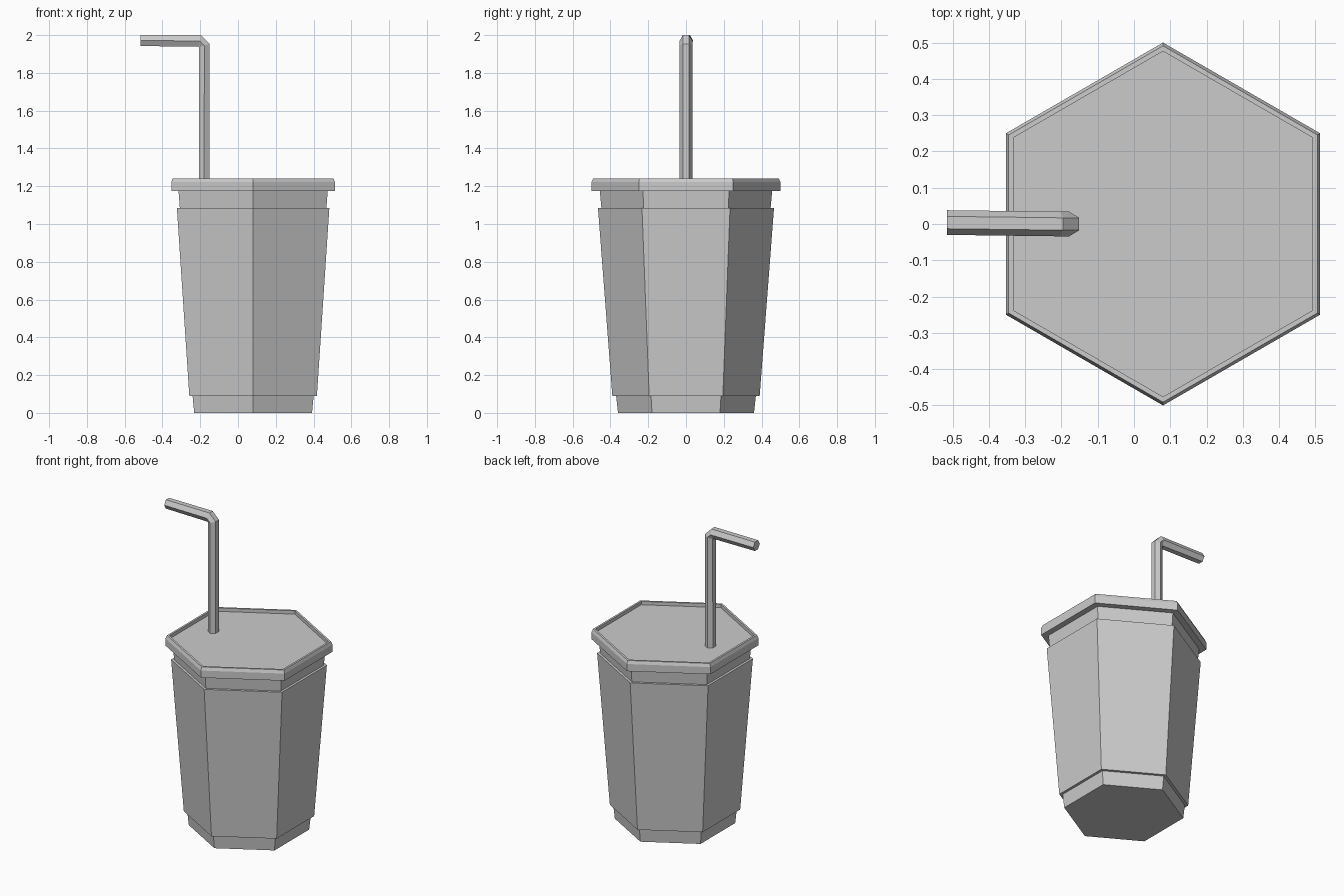
import bpy, bmesh, math

if "Cube" in bpy.data.objects:
    bpy.data.objects.remove(bpy.data.objects["Cube"])

CX = 0.08  # cup axis


def loft(name, rings):
    """Skin a list of equal-sized closed rings and cap both ends."""
    bm = bmesh.new()
    loops = [[bm.verts.new(p) for p in r] for r in rings]
    for a, b in zip(loops, loops[1:]):
        for i in range(len(a)):
            j = (i + 1) % len(a)
            bm.faces.new((a[i], a[j], b[j], b[i]))
    bm.faces.new(loops[0][::-1])
    bm.faces.new(loops[-1])
    bmesh.ops.recalc_face_normals(bm, faces=bm.faces)
    mesh = bpy.data.meshes.new(name)
    bm.to_mesh(mesh)
    bm.free()
    obj = bpy.data.objects.new(name, mesh)
    bpy.context.collection.objects.link(obj)
    return obj


def hexagon(r, z):
    angles = [math.radians(90 + 60 * i) for i in range(6)]
    return [(CX + r * math.cos(a), r * math.sin(a), z) for a in angles]


def straw_ring(inner, outer, y=0.0, w=0.034):
    """Hexagonal section between an inner and outer (x, z) point of the bend."""
    (xi, zi), (xo, zo) = inner, outer
    xm, zm = (xi + xo) / 2, (zi + zo) / 2
    return [(xi, y - w / 2, zi), (xm, y - w, zm), (xo, y - w / 2, zo),
            (xo, y + w / 2, zo), (xm, y + w, zm), (xi, y + w / 2, zi)]


# Tapered cup with stepped foot and neck
loft("cup", [hexagon(r, z) for r, z in (
    (0.36, 0), (0.37, 0.09), (0.39, 0.09), (0.466, 1.085),
    (0.448, 1.085), (0.456, 1.175))])

# Lid with chamfered rim and recessed top
loft("lid", [hexagon(r, z) for r, z in (
    (0.50, 1.175), (0.50, 1.222), (0.491, 1.242),
    (0.476, 1.242), (0.476, 1.22))])

# Bent straw
loft("straw", [
    straw_ring((-0.207, 1.21), (-0.151, 1.21)),
    straw_ring((-0.206, 1.936), (-0.151, 1.954)),
    straw_ring((-0.209, 1.939), (-0.196, 2.0)),
    straw_ring((-0.516, 1.942), (-0.516, 2.0), y=0.004),
])
